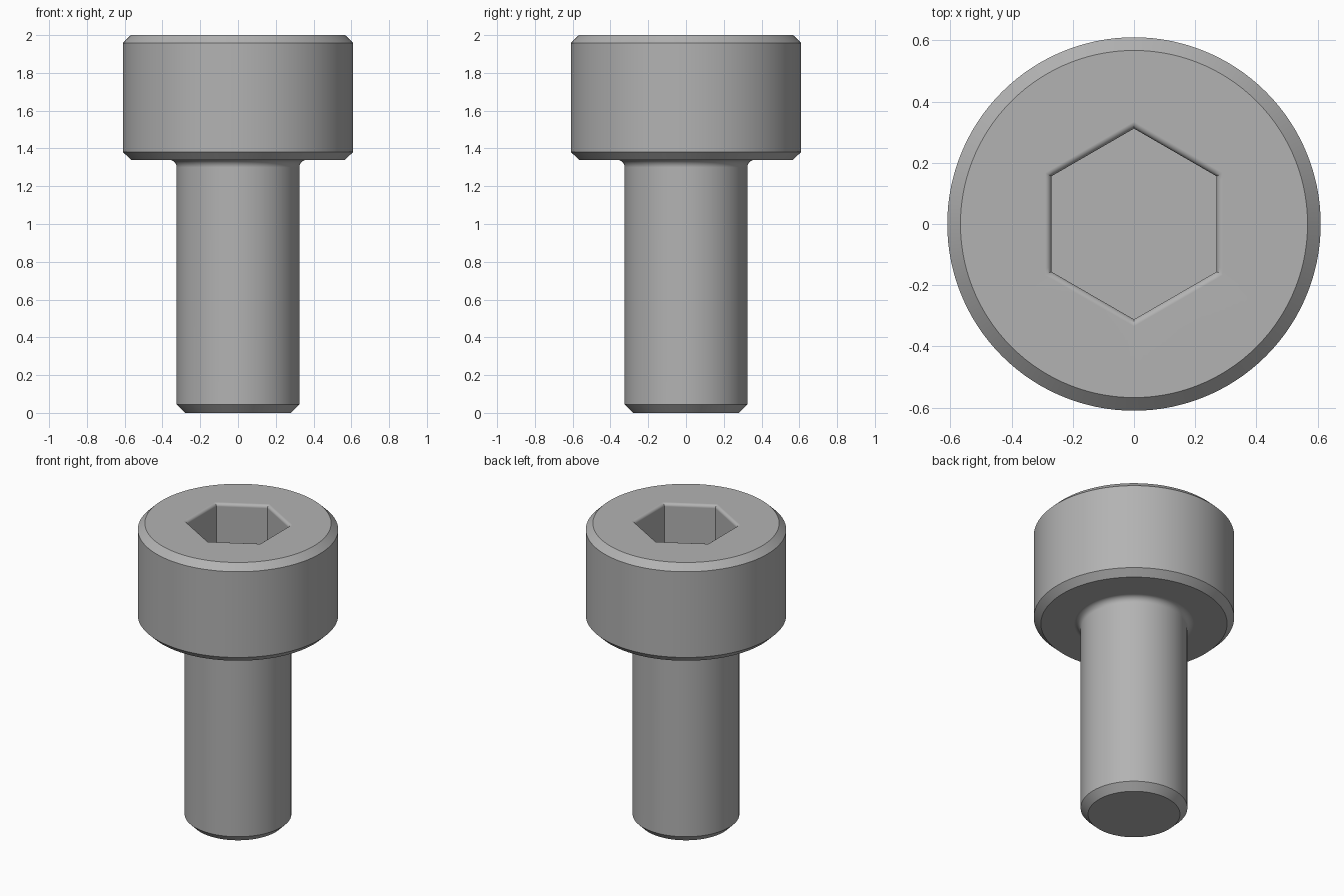
import bpy
import bmesh
from math import sin, cos, pi, radians

if "Cube" in bpy.data.objects:
    bpy.data.objects.remove(bpy.data.objects["Cube"], do_unlink=True)

SEGMENTS = 120
FILLET_STEPS = 6

steel = bpy.data.materials.new("grey_steel")
steel.use_nodes = True
colour = (0.45, 0.45, 0.45, 1)
steel.diffuse_color = colour
steel.node_tree.nodes["Principled BSDF"].inputs["Base Color"].default_value = colour


def round_radius(r):
    return lambda a: r


def hex_radius(apothem):
    # Polar outline of a hexagon with flats facing +x and -x
    return lambda a: apothem / cos((a + pi / 6) % (pi / 3) - pi / 6)


def arc(cx, cz, r, start, end):
    steps = [start + (end - start) * i / FILLET_STEPS for i in range(FILLET_STEPS + 1)]
    return [(cx + r * cos(radians(d)), cz + r * sin(radians(d))) for d in steps]


# Outside of the screw from tip to head: chamfered tip, shank, neck fillet, chamfered head
outer = [(0.28, 0), (0.325, 0.045)]
outer += arc(0.365, 1.3, 0.04, 180, 90)
outer += [(0.567, 1.34), (0.61, 1.382), (0.61, 1.958), (0.567, 2)]
# Hexagonal socket: rounded rim, then straight walls down to the floor
socket = arc(0.29, 1.98, 0.02, 90, 180) + [(0.27, 1.67)]

rings = [(round_radius(r), z) for r, z in outer]
rings += [(hex_radius(r), z) for r, z in socket]

# Loft all rings into one closed body
bm = bmesh.new()
loops = []
for radius, z in rings:
    angles = [2 * pi * i / SEGMENTS for i in range(SEGMENTS)]
    loops.append([bm.verts.new((radius(a) * cos(a), radius(a) * sin(a), z)) for a in angles])
for low, high in zip(loops, loops[1:]):
    for i in range(SEGMENTS):
        j = (i + 1) % SEGMENTS
        bm.faces.new((low[i], low[j], high[j], high[i]))
bm.faces.new(loops[0][::-1])
bm.faces.new(loops[-1])
bmesh.ops.recalc_face_normals(bm, faces=bm.faces)

mesh = bpy.data.meshes.new("socket_head_screw")
bm.to_mesh(mesh)
bm.free()
mesh.materials.append(steel)
screw = bpy.data.objects.new("socket_head_screw", mesh)
bpy.context.collection.objects.link(screw)

# Smooth curved surfaces, crisp chamfers and socket corners
bpy.ops.object.select_all(action="DESELECT")
screw.select_set(True)
bpy.context.view_layer.objects.active = screw
bpy.ops.object.shade_smooth_by_angle(angle=radians(30))
weighted = screw.modifiers.new("flat_face_shading", "WEIGHTED_NORMAL")
weighted.keep_sharp = True
